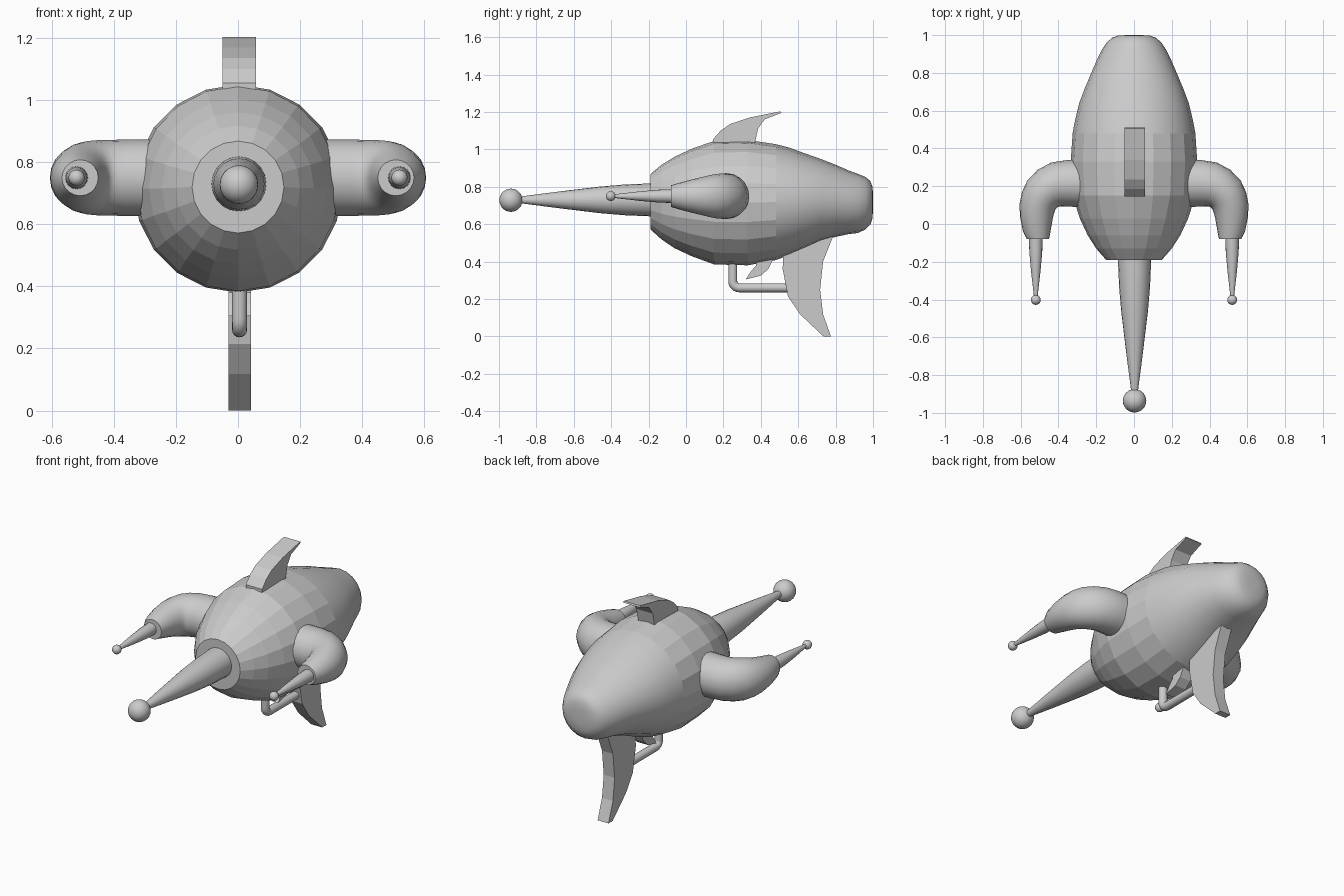
import bpy, bmesh, math
from mathutils import Vector

if "Cube" in bpy.data.objects:
    bpy.data.objects.remove(bpy.data.objects["Cube"])


def finish(name, bm, smooth=None):
    bmesh.ops.recalc_face_normals(bm, faces=bm.faces)
    me = bpy.data.meshes.new(name)
    for f in bm.faces:
        f.smooth = smooth(f) if smooth else False
    bm.to_mesh(me)
    bm.free()
    ob = bpy.data.objects.new(name, me)
    bpy.context.collection.objects.link(ob)
    return ob


def loft(name, rings, sides, smooth=None):
    """Skin elliptical rings given as (centre, half-axis u, half-axis v)."""
    bm = bmesh.new()
    loops = []
    for c, u, v in rings:
        loops.append([bm.verts.new(Vector(c) + Vector(u) * math.cos(a) + Vector(v) * math.sin(a))
                      for a in (2 * math.pi * i / sides for i in range(sides))])
    for a, b in zip(loops, loops[1:]):
        for i in range(sides):
            j = (i + 1) % sides
            bm.faces.new((a[i], a[j], b[j], b[i]))
    bm.faces.new(loops[0])
    bm.faces.new(loops[-1])
    return finish(name, bm, smooth)


def lathe_y(name, profile, x, z, sides, smooth=None):
    return loft(name, [((x, y, z), (r, 0, 0), (0, 0, r)) for y, r in profile], sides, smooth)


def ball(name, loc, r):
    bm = bmesh.new()
    bmesh.ops.create_uvsphere(bm, u_segments=24, v_segments=14, radius=r)
    bmesh.ops.translate(bm, verts=bm.verts, vec=loc)
    return finish(name, bm, lambda f: True)


def plate(name, outline, x0, x1):
    """Extrude a (y, z) outline across x."""
    bm = bmesh.new()
    f = bm.faces.new([bm.verts.new((x0, y, z)) for y, z in outline])
    ext = bmesh.ops.extrude_face_region(bm, geom=[f])
    bmesh.ops.translate(bm, vec=(x1 - x0, 0, 0),
                        verts=[v for v in ext["geom"] if isinstance(v, bmesh.types.BMVert)])
    bmesh.ops.triangulate(bm, faces=[f for f in bm.faces if len(f.verts) > 4])
    return finish(name, bm)


not_cap = lambda f: len(f.verts) == 4

# Hull: faceted front, smooth tail; columns are y, half width, half height, centre z
hull = [(-0.19, 0.148, 0.148, 0.72), (-0.13, 0.2, 0.2, 0.718), (-0.06, 0.245, 0.245, 0.716),
        (0.03, 0.287, 0.287, 0.716), (0.15, 0.325, 0.33, 0.715), (0.33, 0.335, 0.335, 0.715),
        (0.48, 0.325, 0.31, 0.718), (0.55, 0.312, 0.288, 0.722), (0.64, 0.29, 0.252, 0.725),
        (0.72, 0.26, 0.22, 0.729), (0.8, 0.226, 0.193, 0.725), (0.87, 0.196, 0.17, 0.717),
        (0.92, 0.172, 0.158, 0.711), (0.96, 0.145, 0.14, 0.712), (0.985, 0.118, 0.117, 0.714),
        (0.997, 0.085, 0.085, 0.716), (1.0, 0.04, 0.04, 0.718)]
loft("hull", [((0, y, z), (w, 0, 0), (0, 0, h)) for y, w, h, z in hull], 20,
     lambda f: f.calc_center_median().y > 0.48)

# Nose spike with ball tip
lathe_y("nose_spike", [(-0.1, 0.088), (-0.19, 0.088), (-0.33, 0.082), (-0.46, 0.071),
                       (-0.7, 0.042), (-0.9, 0.016)], 0.003, 0.73, 20, not_cap)
ball("nose_ball", (0.003, -0.936, 0.728), 0.062)

# Side arms: each ring spans an inner and an outer (x, y) point with a half height
arm = [((0.26, 0.09), (0.26, 0.338), 0.123), ((0.36, 0.092), (0.36, 0.338), 0.123),
       ((0.382, 0.093), (0.44, 0.325), 0.122), ((0.397, 0.092), (0.51, 0.287), 0.121),
       ((0.408, 0.087), (0.565, 0.23), 0.118), ((0.416, 0.077), (0.593, 0.17), 0.111),
       ((0.422, 0.06), (0.606, 0.105), 0.101), ((0.43, 0.03), (0.604, 0.04), 0.09),
       ((0.442, -0.04), (0.588, -0.04), 0.07), ((0.45, -0.08), (0.567, -0.08), 0.058)]
AZ = 0.75
for side, s in (("left", -1), ("right", 1)):
    rings = []
    for (ix, iy), (ox, oy), h in arm:
        rings.append(((s * (ix + ox) / 2, (iy + oy) / 2, AZ),
                      (s * (ox - ix) / 2, (oy - iy) / 2, 0), (0, 0, h)))
    loft(side + "_arm", rings, 20, not_cap)
    lathe_y(side + "_arm_spike", [(-0.06, 0.037), (-0.15, 0.034), (-0.25, 0.025), (-0.39, 0.009)],
            s * 0.52, AZ, 16, not_cap)
    ball(side + "_arm_ball", (s * 0.52, -0.402, AZ), 0.026)

# Fins
plate("top_fin", [(0.145, 1.0), (0.145, 1.055), (0.185, 1.1), (0.235, 1.135), (0.34, 1.17),
                  (0.505, 1.203), (0.51, 1.195), (0.42, 1.16), (0.385, 1.11), (0.37, 1.04),
                  (0.37, 1.0)], -0.05, 0.058)
plate("bottom_fin", [(0.52, 0.55), (0.517, 0.36), (0.545, 0.214), (0.61, 0.118), (0.735, 0.0),
                     (0.775, 0.0), (0.733, 0.118), (0.717, 0.25), (0.733, 0.4), (0.785, 0.53),
                     (0.785, 0.58)], -0.03, 0.042)
plate("small_belly_fin", [(0.375, 0.45), (0.375, 0.38), (0.345, 0.345), (0.32, 0.305),
                          (0.4, 0.325), (0.44, 0.36), (0.465, 0.41), (0.465, 0.45)], -0.03, 0.042)

# Belly pipe with a rounded elbow
R, PY, PZ, B = 0.024, 0.25, 0.26, 0.035
pipe = [((0.005, PY, 0.45), (R, 0, 0), (0, R, 0))]
for i in range(7):
    a = math.pi / 2 * i / 6
    c, n = math.cos(a), math.sin(a)
    pipe.append(((0.005, PY + B - B * c, PZ + B - B * n), (R, 0, 0), (0, R * c, R * n)))
pipe.append(((0.005, 0.56, PZ), (R, 0, 0), (0, 0, R)))
loft("belly_pipe", pipe, 16, not_cap)
